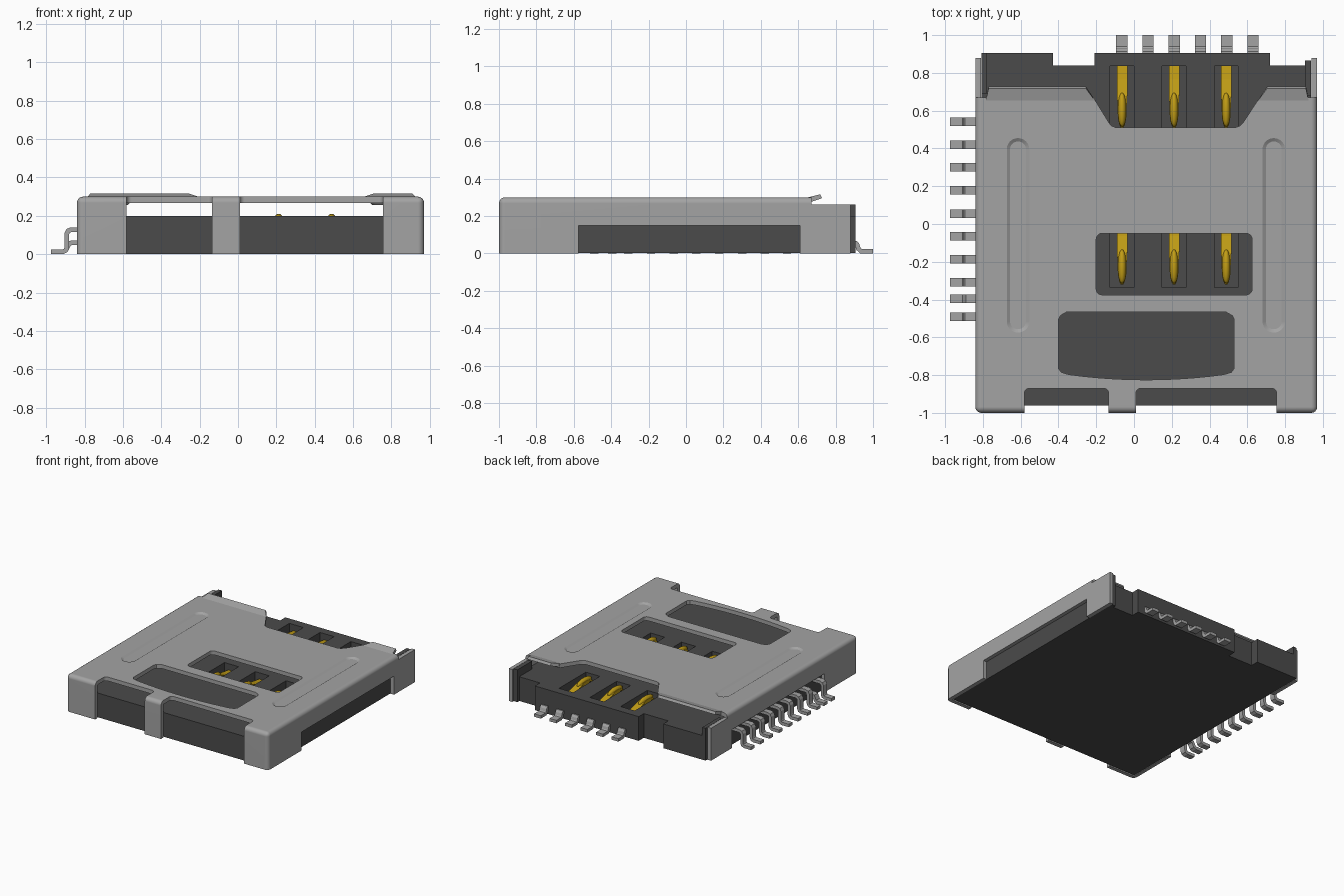
import bpy, bmesh, math
from mathutils import Vector

if "Cube" in bpy.data.objects:
    bpy.data.objects.remove(bpy.data.objects["Cube"], do_unlink=True)


def material(name, rgb, metallic=0.0):
    m = bpy.data.materials.new(name)
    m.use_nodes = True
    m.diffuse_color = (*rgb, 1)
    m.node_tree.nodes["Principled BSDF"].inputs["Base Color"].default_value = (*rgb, 1)
    return m


STEEL = material("steel grey", (0.37, 0.37, 0.37))
PLASTIC = material("dark plastic", (0.07, 0.07, 0.07))
GOLD = material("contact gold", (0.54, 0.34, 0.008))


def add_object(name, bm, mat):
    bmesh.ops.recalc_face_normals(bm, faces=bm.faces[:])
    me = bpy.data.meshes.new(name)
    bm.to_mesh(me)
    bm.free()
    ob = bpy.data.objects.new(name, me)
    bpy.context.collection.objects.link(ob)
    me.materials.append(mat)
    return ob


def activate(ob):
    bpy.ops.object.select_all(action='DESELECT')
    ob.select_set(True)
    bpy.context.view_layer.objects.active = ob


def apply_all(ob):
    activate(ob)
    for m in list(ob.modifiers):
        bpy.ops.object.modifier_apply(modifier=m.name)


def loft(name, lower, upper, mat):
    """Solid between two matching rings of 3D points."""
    bm = bmesh.new()
    a = [bm.verts.new(p) for p in lower]
    b = [bm.verts.new(p) for p in upper]
    n = len(a)
    bm.faces.new(a)
    bm.faces.new(b)
    for i in range(n):
        j = (i + 1) % n
        bm.faces.new((a[i], a[j], b[j], b[i]))
    return add_object(name, bm, mat)


def prism(name, pts, z0, z1, mat):
    return loft(name, [(x, y, z0) for x, y in pts], [(x, y, z1) for x, y in pts], mat)


def rect(x0, x1, y0, y1):
    return [(x0, y0), (x1, y0), (x1, y1), (x0, y1)]


def rounded(x0, x1, y0, y1, r, seg=5):
    """Rounded rectangle outline."""
    pts = []
    corners = [(x1 - r, y1 - r), (x0 + r, y1 - r), (x0 + r, y0 + r), (x1 - r, y0 + r)]
    for k, (cx, cy) in enumerate(corners):
        for i in range(seg + 1):
            a = math.pi / 2 * (k + i / seg)
            pts.append((cx + r * math.cos(a), cy + r * math.sin(a)))
    return pts


def cut(ob, cutter):
    cutter.hide_render = True
    m = ob.modifiers.new("cut", 'BOOLEAN')
    m.operation = 'DIFFERENCE'
    m.solver = 'EXACT'
    m.object = cutter
    apply_all(ob)
    bpy.data.objects.remove(cutter, do_unlink=True)


def strip(name, path, widths, across, thick, mat):
    """Bent sheet strip along a path, widened along the across axis."""
    bm = bmesh.new()
    rows = []
    for p, w in zip(path, widths):
        d = Vector(across) * w / 2
        rows.append((bm.verts.new(Vector(p) - d), bm.verts.new(Vector(p) + d)))
    for (a, b), (c, d) in zip(rows, rows[1:]):
        bm.faces.new((a, b, d, c))
    ob = add_object(name, bm, mat)
    m = ob.modifiers.new("thickness", 'SOLIDIFY')
    m.thickness = thick
    m.offset = 0
    m.use_even_offset = True
    apply_all(ob)
    return ob


# Metal shell: rounded box hollowed out
shell = prism("metal_shell", rect(-0.84, 0.97, -1.0, 0.88), 0, 0.30, STEEL)
bm = bmesh.new()
bm.from_mesh(shell.data)
edges = []
for e in bm.edges:
    mid = (e.verts[0].co + e.verts[1].co) / 2
    vertical = abs(e.verts[0].co.z - e.verts[1].co.z) > 0.1
    if mid.y < 0.87 and (mid.z > 0.29 or (vertical and mid.y < -0.9)):
        edges.append(e)
bmesh.ops.bevel(bm, geom=edges, offset=0.032, segments=4, profile=0.5, affect='EDGES')
bm.to_mesh(shell.data)
bm.free()

cut(shell, prism("cavity", rect(-0.81, 0.94, -0.97, 1.2), -0.1, 0.268, STEEL))
# Front openings between the three folded tabs
for x0, x1 in ((-0.58, -0.135), (0.01, 0.755)):
    cut(shell, prism("front_opening", rounded(x0, x1, -1.2, -0.87, 0.025), -0.1, 0.4, STEEL))
# Side openings
cut(shell, prism("side_opening", rect(-2, 2, -0.575, 0.61), -0.1, 0.15, STEEL))
# Rear edge of the top plate with its wide notch
rear = [(-1, 0.67), (-0.215, 0.67), (-0.135, 0.54), (-0.12, 0.52), (-0.095, 0.51),
        (0.535, 0.51), (0.56, 0.52), (0.58, 0.54), (0.665, 0.67), (1.1, 0.67),
        (1.1, 1.1), (-1, 1.1)]
cut(shell, prism("rear_cut", rear, 0.263, 0.4, STEEL))
# Contact window and curved finger opening
cut(shell, prism("contact_window", rounded(-0.20, 0.625, -0.375, -0.05, 0.03), 0.22, 0.4, STEEL))
finger = [(0.53, -0.505), (0.52, -0.485), (0.485, -0.465), (-0.355, -0.465),
          (-0.39, -0.485), (-0.40, -0.505), (-0.40, -0.765), (-0.385, -0.785)]
for i in range(11):
    t = i / 5 - 1
    finger.append((0.065 + 0.41 * t, -0.825 + 0.028 * t * t))
finger.append((0.515, -0.785))
finger.append((0.53, -0.765))
cut(shell, prism("finger_opening", finger, 0.22, 0.4, STEEL))

# Pressed stiffening grooves
for i, cx in enumerate((-0.614, 0.74)):
    def capsule(r, z):
        return [(x, y, z) for x, y in
                rounded(cx - r, cx + r, -0.515 - r, 0.395 + r, r - 0.0005, 8)]
    cut(shell, loft("groove", capsule(0.042, 0.289), capsule(0.066, 0.304), STEEL))
    loft(f"groove_underside_{i}", capsule(0.04, 0.256), capsule(0.055, 0.272), STEEL)

activate(shell)
bpy.ops.object.shade_smooth_by_angle(angle=math.radians(30))
wn = shell.modifiers.new("weighted_normals", 'WEIGHTED_NORMAL')
wn.keep_sharp = True

# Upturned lips on the rear edge
for side, (a0, a1, b0, b1) in {"right": (-0.785, -0.205, -0.77, -0.255),
                               "left": (0.655, 0.925, 0.705, 0.91)}.items():
    loft(f"rear_lip_{side}",
         [(a0, 0.655, 0.271), (a1, 0.655, 0.271), (b1, 0.728, 0.296), (b0, 0.728, 0.296)],
         [(a0, 0.65, 0.299), (a1, 0.65, 0.299), (b1, 0.718, 0.316), (b0, 0.718, 0.316)], STEEL)

# Plastic base with stepped rear edge
outline = [(-0.808, -0.96), (0.938, -0.96), (0.938, 0.84), (0.72, 0.84), (0.72, 0.905),
           (-0.21, 0.905), (-0.21, 0.84), (-0.43, 0.84), (-0.43, 0.905), (-0.808, 0.905)]
base = prism("plastic_base", outline, 0.002, 0.198, PLASTIC)
prism("base_post_right", rect(-0.808, -0.778, 0.69, 0.905), 0.15, 0.263, PLASTIC)
prism("base_post_left", rect(0.905, 0.938, 0.68, 0.865), 0.002, 0.263, PLASTIC)

# Six spring contacts in their slots
n = 0
for cy in (0.605, -0.225):
    for cx in (-0.063, 0.212, 0.488):
        cut(base, prism("slot", rect(cx - 0.063, cx + 0.063, cy - 0.11, cy + 0.232),
                        0.10, 0.3, PLASTIC))
        prof = [(0.235, 0.14), (0.16, 0.15), (0.085, 0.168), (0.04, 0.184), (0, 0.188),
                (-0.04, 0.18), (-0.075, 0.163), (-0.092, 0.15)]
        strip(f"contact_spring_{n}", [(cx, cy + y, z) for y, z in prof],
              [0.056, 0.056, 0.056, 0.05, 0.048, 0.044, 0.03, 0.012], (1, 0, 0), 0.014, GOLD)
        bpy.ops.mesh.primitive_uv_sphere_add(segments=20, ring_count=12, location=(cx, cy, 0.178))
        dome = bpy.context.object
        dome.name = f"contact_dome_{n}"
        dome.scale = (0.024, 0.09, 0.033)
        dome.data.materials.append(GOLD)
        bpy.ops.object.shade_smooth()
        n += 1

# Side solder pins, one leaving the base lower down
tall = [(-0.79, 0.128), (-0.87, 0.128), (-0.885, 0.122), (-0.892, 0.108), (-0.892, 0.035),
        (-0.898, 0.02), (-0.912, 0.013), (-0.975, 0.013)]
low = [(-0.79, 0.06), (-0.865, 0.06), (-0.88, 0.055), (-0.89, 0.035),
       (-0.898, 0.02), (-0.912, 0.013), (-0.975, 0.013)]
for i, y in enumerate((0.54, 0.42, 0.30, 0.178, 0.055, -0.065, -0.187, -0.308, -0.395, -0.49)):
    path = low if i == 8 else tall
    strip(f"side_pin_{i}", [(x, y, z) for x, z in path], [0.045] * len(path),
          (0, 1, 0), 0.024, STEEL)

# Rear solder pins
rear_path = [(0.87, 0.055), (0.908, 0.055), (0.916, 0.045), (0.922, 0.025),
             (0.935, 0.013), (1.0, 0.013)]
for i in range(6):
    x = -0.065 + 0.139 * i
    strip(f"rear_pin_{i}", [(x, y, z) for y, z in rear_path], [0.06] * len(rear_path),
          (1, 0, 0), 0.024, STEEL)
